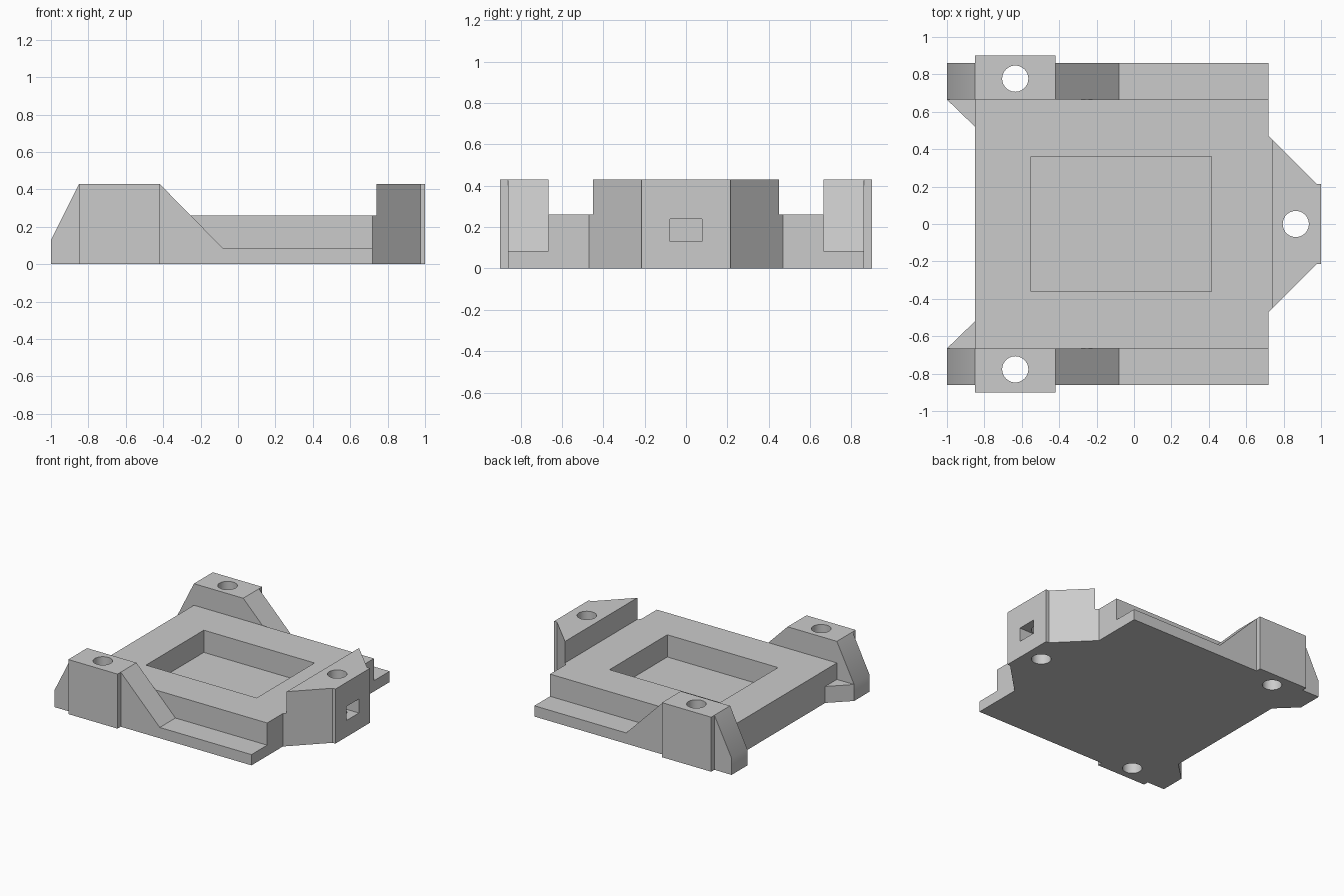
import bpy, bmesh, math
from mathutils import Vector

cube = bpy.data.objects.get("Cube")
if cube:
    bpy.data.objects.remove(cube, do_unlink=True)

GREY = (0.6, 0.6, 0.6, 1)
grey = bpy.data.materials.new("light grey")
grey.use_nodes = True
grey.diffuse_color = GREY
grey.node_tree.nodes["Principled BSDF"].inputs["Base Color"].default_value = GREY


def prism(name, outline, low, high, axis="z"):
    """Extrude a 2D outline: (x, y) along z, or (x, z) along y."""
    def place(a, b, h):
        return Vector((a, b, h)) if axis == "z" else Vector((a, h, b))
    bm = bmesh.new()
    base = bm.faces.new([bm.verts.new(place(a, b, low)) for a, b in outline])
    result = bmesh.ops.extrude_face_region(bm, geom=[base], use_keep_orig=True)
    verts = [v for v in result["geom"] if isinstance(v, bmesh.types.BMVert)]
    bmesh.ops.translate(bm, verts=verts, vec=place(0, 0, high - low))
    bmesh.ops.recalc_face_normals(bm, faces=bm.faces)
    mesh = bpy.data.meshes.new(name)
    bm.to_mesh(mesh)
    bm.free()
    mesh.materials.append(grey)
    obj = bpy.data.objects.new(name, mesh)
    bpy.context.collection.objects.link(obj)
    return obj


def box(name, x0, x1, y0, y1, z0, z1):
    return prism(name, [(x0, y0), (x1, y0), (x1, y1), (x0, y1)], z0, z1)


def bore(x, y, radius=0.07, sides=40):
    ring = [(x + radius * math.cos(math.tau * i / sides),
             y + radius * math.sin(math.tau * i / sides)) for i in range(sides)]
    return prism("bore_cutter", ring, -0.1, 0.6)


def cut(obj, cutters):
    bpy.ops.object.select_all(action="DESELECT")
    bpy.context.view_layer.objects.active = obj
    obj.select_set(True)
    for cutter in cutters:
        mod = obj.modifiers.new("cut", "BOOLEAN")
        mod.operation = "DIFFERENCE"
        mod.solver = "EXACT"
        mod.object = cutter
        bpy.ops.object.modifier_apply(modifier=mod.name)
    bpy.ops.object.shade_smooth_by_angle(angle=math.radians(30))


def discard(cutters):
    for cutter in cutters:
        bpy.data.objects.remove(cutter, do_unlink=True)


# Raised base plate with a rectangular pocket
plate = box("base_plate", -0.85, 0.72, -0.665, 0.665, 0, 0.26)
pocket = box("pocket_cutter", -0.55, 0.415, -0.36, 0.36, 0.085, 0.5)
cut(plate, [pocket])
discard([pocket])

# Tapered mounting nose with a screw hole and a nut slot
prism("nose_root", [(0.72, -0.47), (0.74, -0.45), (0.74, 0.45), (0.72, 0.47)], 0, 0.26)
nose = prism("nose_mount", [(0.74, -0.45), (0.975, -0.215), (1, -0.215),
                            (1, 0.215), (0.975, 0.215), (0.74, 0.45)], 0, 0.43)
cutters = [bore(0.865, 0), box("slot_cutter", 0.785, 1.1, -0.077, 0.077, 0.13, 0.24)]
cut(nose, cutters)
discard(cutters)

# Side rails with sloped posts, outer pads and corner gussets
rail_profile = [(-1, 0), (-1, 0.13), (-0.85, 0.43), (-0.42, 0.43),
                (-0.08, 0.085), (0.72, 0.085), (0.72, 0)]
for side, s in (("front", -1), ("back", 1)):
    rail = prism(side + "_rail", rail_profile, s * 0.665, s * 0.86, "y")
    pad = box(side + "_post_pad", -0.85, -0.42, s * 0.86, s * 0.9, 0, 0.43)
    prism(side + "_gusset", [(-1, s * 0.665), (-0.85, s * 0.52), (-0.85, s * 0.665)], 0, 0.13)
    cutters = [bore(-0.635, s * 0.777),
               box("slot_cutter", -0.712, -0.558, s * 0.7, s * 0.897, 0.13, 0.24)]
    cut(rail, cutters)
    cut(pad, cutters[1:])
    discard(cutters)
